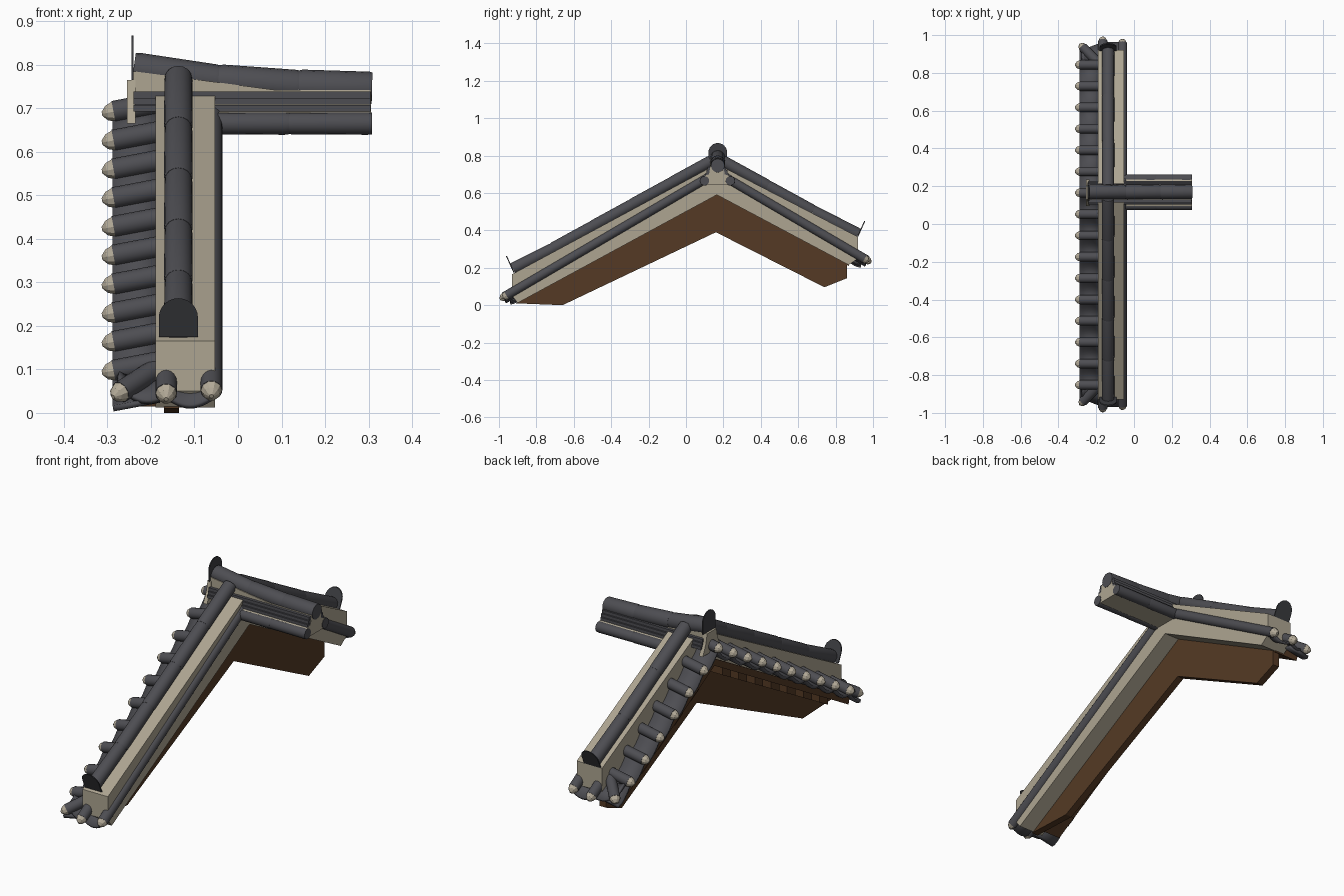
import bpy, bmesh, math
from mathutils import Vector

if "Cube" in bpy.data.objects:
    bpy.data.objects.remove(bpy.data.objects["Cube"])

def material(name, rgb):
    m = bpy.data.materials.new(name)
    m.diffuse_color = (*rgb, 1)
    m.use_nodes = True
    m.node_tree.nodes["Principled BSDF"].inputs["Base Color"].default_value = m.diffuse_color
    return m

SLATE = material("slate_tile", (0.075, 0.075, 0.085))
DARK = material("dark_slate", (0.045, 0.046, 0.052))
PLASTER = material("beige_plaster", (0.42, 0.375, 0.285))
CAPS = material("pale_caps", (0.46, 0.41, 0.32))
WOOD = material("brown_wood", (0.09, 0.042, 0.018))

PEAK = 0.165                      # y of the ridge
SIDES = {"front": (-1, 1.125), "back": (1, 0.79)}   # direction, slope run


def line(d):                      # height of the roll tiles at distance d from the ridge
    return 0.71 - 0.585 * d


def finish(name, bm, mat, smooth=False):
    bmesh.ops.recalc_face_normals(bm, faces=bm.faces)
    me = bpy.data.meshes.new(name)
    bm.to_mesh(me)
    bm.free()
    me.materials.append(mat)
    ob = bpy.data.objects.new(name, me)
    bpy.context.collection.objects.link(ob)
    if smooth:
        bpy.ops.object.select_all(action='DESELECT')
        ob.select_set(True)
        bpy.context.view_layer.objects.active = ob
        bpy.ops.object.shade_smooth_by_angle(angle=math.radians(35))
    return ob


def tube(bm, stations, n=16):
    """Loft circles through (point, radius) stations, closed at both ends."""
    axis = Vector(stations[-1][0]) - Vector(stations[0][0])
    rot = axis.to_track_quat('Z', 'Y')
    rings = []
    for p, r in stations:
        rings.append([bm.verts.new(Vector(p) + rot @ Vector(
            (r * math.cos(2 * math.pi * i / n), r * math.sin(2 * math.pi * i / n), 0)))
            for i in range(n)])
    for a, b in zip(rings, rings[1:]):
        for i in range(n):
            bm.faces.new((a[i], a[(i + 1) % n], b[(i + 1) % n], b[i]))
    bm.faces.new(rings[0])
    bm.faces.new(rings[-1])


def prism(bm, pts, x0, x1):
    """Extrude a (y, z) outline along x."""
    a = [bm.verts.new((x0, y, z)) for y, z in pts]
    b = [bm.verts.new((x1, y, z)) for y, z in pts]
    for i in range(len(pts)):
        j = (i + 1) % len(pts)
        bm.faces.new((a[i], a[j], b[j], b[i]))
    bm.faces.new(a)
    bm.faces.new(b)


def outline(name, pts, x0, x1, mat):
    bm = bmesh.new()
    prism(bm, pts, x0, x1)
    return finish(name, bm, mat)


def segmented(name, path, r):
    """Run of slightly tapered tiles, one per path segment."""
    bm = bmesh.new()
    for p, q in zip(path, path[1:]):
        p, q = Vector(p), Vector(q)
        tube(bm, [(p, r * 0.93), (p.lerp(q, 0.04), r * 0.97), (p.lerp(q, 0.95), r), (q, r * 0.95)])
    return finish(name, bm, SLATE, True)


def roll(name, p, q, r=0.025):
    """Roll tile ending in a pale domed cap at q."""
    p, q = Vector(p), Vector(q)
    u = (q - p).normalized()
    bm = bmesh.new()
    tube(bm, [(p, r), (q, r)])
    finish(name, bm, SLATE, True)
    bm = bmesh.new()
    tube(bm, [(q - u * 0.012, r * 0.97), (q, r * 0.97), (q + u * 0.016, r * 0.72), (q + u * 0.027, r * 0.2)], 10)
    finish(name + "_cap", bm, CAPS)


def sheet(name, nu, nv, fn, thick, mat):
    bm = bmesh.new()
    g = [[bm.verts.new(fn(i / nu, j / nv)) for j in range(nv + 1)] for i in range(nu + 1)]
    for i in range(nu):
        for j in range(nv):
            bm.faces.new((g[i][j], g[i + 1][j], g[i + 1][j + 1], g[i][j + 1]))
    ob = finish(name, bm, mat, True)
    mod = ob.modifiers.new("thickness", 'SOLIDIFY')
    mod.thickness = thick
    mod.offset = 0


def arch(bm, base, side, up, thick, w, h):
    """Upright plate with a flat bottom and a rounded top."""
    base, side, up, t = Vector(base), Vector(side), Vector(up).normalized(), Vector(thick)
    prof = [(-w, 0)] + [(-w * math.cos(a * math.pi / 12), h * 0.5 + h * 0.5 * math.sin(a * math.pi / 12))
                        for a in range(13)] + [(w, 0)]
    f = bm.faces.new([bm.verts.new(base + side * s + up * z) for s, z in prof])
    ext = bmesh.ops.extrude_face_region(bm, geom=[f])
    bmesh.ops.translate(bm, vec=t, verts=[v for v in ext["geom"] if isinstance(v, bmesh.types.BMVert)])


# Plaster body of the gable, and timber board and soffit below it
outline("plaster_verge", [(-0.93, 0.165), (PEAK, 0.755), (0.92, 0.365), (0.92, 0.25), (0.87, 0.215),
                          (PEAK, 0.59), (-0.90, 0.012), (-0.93, 0.05)], -0.19, -0.053, PLASTER)
outline("barge_board", [(-0.91, 0.01), (PEAK, 0.60), (0.86, 0.228), (0.86, 0.144), (0.74, 0.096),
                        (PEAK - 0.005, 0.39), (-0.66, 0.0)], -0.17, -0.135, WOOD)
outline("soffit", [(-0.88, 0.045), (PEAK, 0.635), (0.88, 0.24), (0.87, 0.21), (PEAK, 0.60), (-0.87, 0.015)],
        -0.27, -0.14, WOOD)

for side, (s, run) in SIDES.items():
    def Y(d, s=s):
        return PEAK + s * d

    # Rafter ends under the soffit
    bm = bmesh.new()
    for k in range(int((run - 0.2) / 0.125)):
        d0, d1 = 0.09 + 0.125 * k, 0.155 + 0.125 * k
        prism(bm, [(Y(d0), 0.61 - 0.56 * d0), (Y(d1), 0.61 - 0.56 * d1),
                   (Y(d1), 0.565 - 0.56 * d1), (Y(d0), 0.565 - 0.56 * d0)], -0.25, -0.165)
    finish(side + "_rafter_ends", bm, WOOD)

    # Wavy pan tiles and roll tiles of the outer row
    def pan(u, v, run=run):
        d = u * (run - 0.02)
        x = -0.18 - 0.107 * v
        dip = abs(math.sin(math.pi * d / 0.113))
        return (x, Y(d), line(d) - 0.018 - 0.024 * dip - 0.02 * v)
    sheet(side + "_pan_tiles", 72, 2, pan, 0.014, SLATE)
    for k in range(0 if s < 0 else 1, int((run - 0.06) / 0.113) + 1):
        d = 0.113 * k
        roll(f"{side}_row_roll_{k}", (-0.17, Y(d), line(d) + 0.004), (-0.286, Y(d), line(d) - 0.018))

    # Eave end: long inner roll, short middle roll, diagonal corner roll
    roll(side + "_inner_roll", (-0.061, Y(0.05), line(0.05)), (-0.061, Y(run), line(run)))
    roll(side + "_middle_roll", (-0.165, Y(run - 0.13), line(run - 0.13)),
         (-0.165, Y(run + 0.012), line(run + 0.012)))
    roll(side + "_corner_roll", (-0.17, Y(run - 0.12), line(run - 0.12) - 0.01),
         (-0.27, Y(run - 0.02), line(run) - 0.004))

    def eave(u, v, run=run):
        x = -0.275 + 0.22 * u
        d = run - 0.1 + v * (0.105 - 0.04 * max(0, 1 - 2 * u))
        return (x, Y(d), line(d) - 0.012 - 0.022 * abs(math.sin(2 * math.pi * u)))
    sheet(side + "_eave_pans", 24, 2, eave, 0.012, SLATE)

    # Segmented cover tiles on top, lifting at the end, closed by an arched plate
    def cover(d):
        return (-0.137, Y(d), 0.765 - 0.553 * d + 0.022 + 0.012 * max(0, d - run + 0.2) / 0.2)
    end = run - 0.035
    n = round(end / 0.22)
    segmented(side + "_cover_tiles", [cover(0.03 + (end - 0.03) * i / n) for i in range(n + 1)], 0.033)
    bm = bmesh.new()
    arch(bm, (-0.137, Y(end - 0.008), cover(end)[2] - 0.02), (1, 0, 0), (0, s * 0.45, 1),
         (0, s * 0.006, 0), 0.045, 0.098)
    finish(side + "_end_plate", bm, DARK)

# Main ridge: plaster core, stepped tile courses, cover tiles and side rolls
outline("ridge_core", [(PEAK - 0.07, 0.645), (PEAK + 0.07, 0.645), (PEAK + 0.07, 0.69), (PEAK + 0.042, 0.70),
                       (PEAK + 0.035, 0.742), (PEAK - 0.035, 0.742), (PEAK - 0.042, 0.70), (PEAK - 0.07, 0.69)],
        -0.18, 0.306, PLASTER)
bm = bmesh.new()
for i, w in enumerate((0.062, 0.056, 0.05)):
    z = 0.692 + 0.016 * i
    prism(bm, [(PEAK - w, z), (PEAK + w, z), (PEAK + w, z + 0.015), (PEAK - w, z + 0.015)], -0.24, 0.305)
finish("ridge_courses", bm, SLATE)
bm = bmesh.new()
for t in (-1, 1):
    vs = [bm.verts.new((x, PEAK + t * 0.036, z)) for x, z in ((-0.24, 0.735), (0.1, 0.735), (0.1, 0.74), (-0.24, 0.785))]
    bm.faces.new(vs)
bm.verts.ensure_lookup_table()
for i in range(4):
    j = (i + 1) % 4
    bm.faces.new([bm.verts[k] for k in (i, j, j + 4, i + 4)])
finish("ridge_mortar", bm, PLASTER)
segmented("ridge_cover_tiles", [(0.308, PEAK + 0.005, 0.746), (0.14, PEAK + 0.005, 0.75),
                                (-0.045, PEAK + 0.005, 0.762), (-0.24, PEAK + 0.005, 0.79)], 0.039)
for t, nm in ((-1, "front"), (1, "back")):
    y = PEAK + 0.003 + t * 0.069
    segmented(f"ridge_{nm}_rolls", [(-0.07, y, 0.665), (0.117, y, 0.665), (0.308, y, 0.665)], 0.026)

# Gable peak finish: flared plaster end and arched plate
outline("peak_plaster", [(PEAK - 0.07, 0.665), (PEAK + 0.07, 0.665), (PEAK + 0.045, 0.72),
                         (PEAK + 0.036, 0.765), (PEAK - 0.036, 0.765), (PEAK - 0.045, 0.72)], -0.255, -0.235, PLASTER)
bm = bmesh.new()
arch(bm, (-0.245, PEAK + 0.005, 0.765), (0, 1, 0), (0, 0, 1), (0.005, 0, 0), 0.05, 0.102)
finish("peak_plate", bm, DARK)
